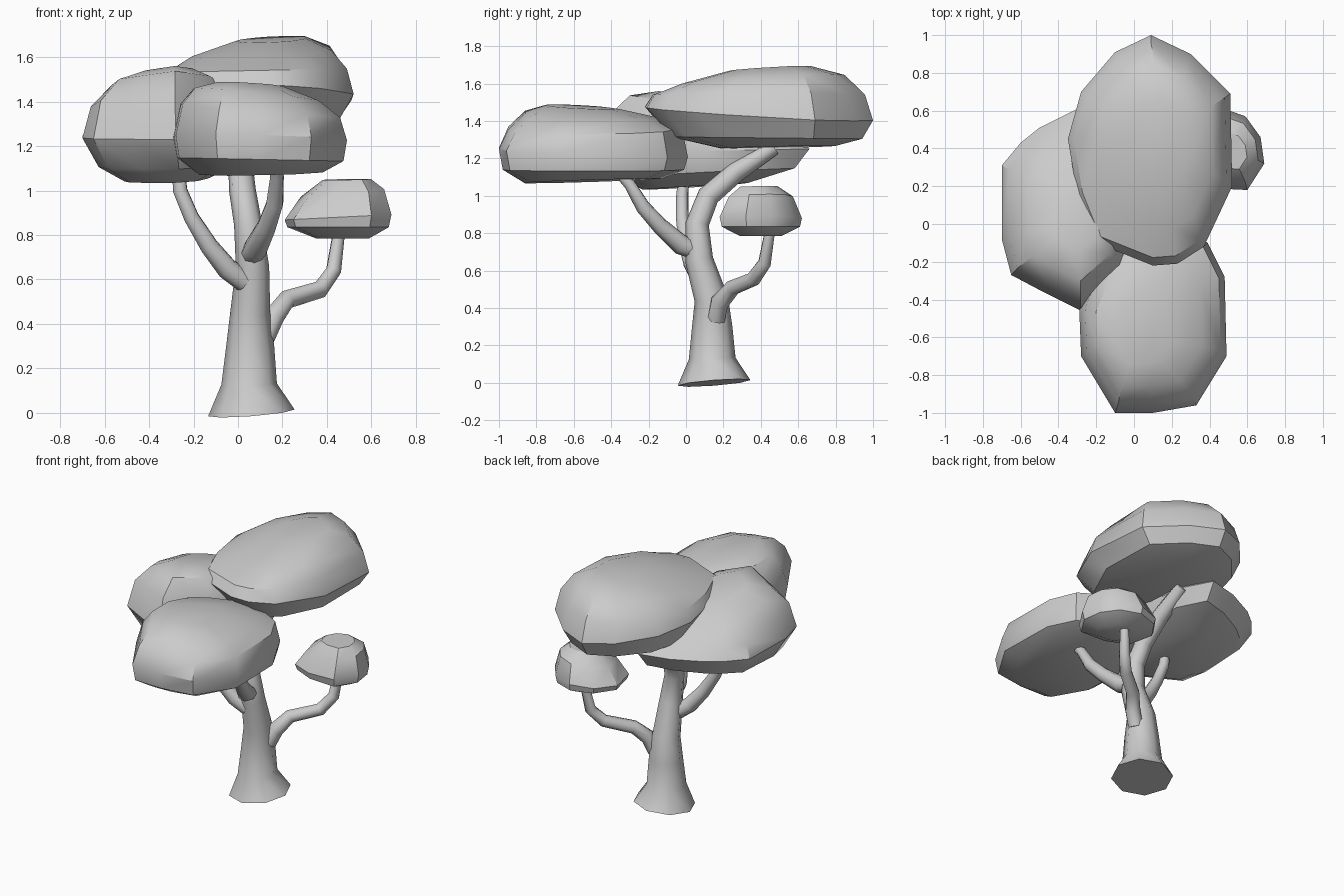
import bpy, bmesh, math


def limb(name, pts, sides_res=2):
    """Tapered tube through (x, y, z, radius) points."""
    cu = bpy.data.curves.new(name, 'CURVE')
    cu.dimensions = '3D'
    cu.bevel_depth = 1.0
    cu.bevel_resolution = sides_res
    cu.use_fill_caps = True
    sp = cu.splines.new('POLY')
    sp.points.add(len(pts) - 1)
    for p, (x, y, z, r) in zip(sp.points, pts):
        p.co = (x, y, z, 1)
        p.radius = r
    ob = bpy.data.objects.new(name, cu)
    bpy.context.collection.objects.link(ob)
    finish(ob, 50, True)


def finish(ob, angle, convert=False):
    bpy.ops.object.select_all(action='DESELECT')
    bpy.context.view_layer.objects.active = ob
    ob.select_set(True)
    if convert:
        bpy.ops.object.convert(target='MESH')
    bpy.ops.object.shade_smooth_by_angle(angle=math.radians(angle))


def canopy(name, centre, outline, rings):
    """Faceted foliage pad: plan outline lofted through tilted rings
    (scale, dx, dy, z, slope_x, slope_y)."""
    cx, cy = centre
    bm = bmesh.new()
    loops = []
    for s, dx, dy, z, sx, sy in rings:
        loop = []
        for x, y in outline:
            u, v = (x - cx) * s, (y - cy) * s
            loop.append(bm.verts.new((cx + u + dx, cy + v + dy, z + sx * u + sy * v)))
        loops.append(loop)
    n = len(outline)
    for a, b in zip(loops, loops[1:]):
        for i in range(n):
            j = (i + 1) % n
            bm.faces.new((a[i], a[j], b[j], b[i]))
    bm.faces.new(loops[0])
    bm.faces.new(loops[-1])
    bmesh.ops.recalc_face_normals(bm, faces=bm.faces)
    me = bpy.data.meshes.new(name)
    bm.to_mesh(me)
    bm.free()
    ob = bpy.data.objects.new(name, me)
    bpy.context.collection.objects.link(ob)
    finish(ob, 35)


# Trunk leaning back into the top canopy
limb("trunk", [(.06, .15, 0, .195), (.05, .14, .13, .125), (.055, .14, .3, .108),
               (.055, .135, .45, .09), (.065, .07, .66, .075), (.045, .06, .85, .063),
               (.02, .12, 1.0, .06), (.01, .27, 1.13, .055), (0, .47, 1.26, .042)])

# Branches
limb("left_branch", [(.03, .06, .59, .05), (-.05, .03, .65, .05), (-.13, 0, .75, .043),
                     (-.21, -.02, .88, .036), (-.26, -.02, 1.0, .034), (-.27, -.01, 1.12, .03)])
limb("front_branch", [(.06, .05, .71, .05), (.08, -.03, .74, .055), (.13, -.14, .84, .045),
                      (.165, -.23, .94, .04), (.175, -.3, 1.06, .032), (.17, -.36, 1.13, .03)])
limb("right_branch", [(.12, .16, .34, .05), (.16, .18, .43, .05), (.22, .25, .51, .043),
                      (.37, .36, .555, .04), (.43, .42, .64, .036), (.455, .45, .82, .028)])

# Foliage pads
canopy("front_canopy", (.1, -.5),
       [(-.1, -1), (.1, -1), (.33, -.96), (.49, -.7), (.48, -.28), (.39, -.1),
        (.15, .01), (-.08, -.13), (-.21, -.26), (-.29, -.45), (-.28, -.7)],
       [(.72, 0, 0, 1.08, .02, .03), (.96, 0, 0, 1.14, -.02, 0), (1, 0, 0, 1.23, -.03, -.04),
        (.92, 0, .01, 1.36, -.08, .01), (.72, -.02, 0, 1.43, -.1, -.03),
        (.38, -.05, -.05, 1.475, -.06, -.05)])
canopy("left_canopy", (-.32, .1),
       [(-.7, .31), (-.6, .43), (-.5, .51), (-.3, .61), (-.1, .66), (.02, .45), (.05, .1),
        (-.05, -.25), (-.28, -.46), (-.48, -.36), (-.65, -.27), (-.7, -.08)],
       [(.5, 0, -.05, 1.05, .02, .06), (.86, .02, 0, 1.12, .02, .05), (1, 0, 0, 1.24, 0, .02),
        (.9, 0, 0, 1.36, .02, -.15), (.68, .01, -.02, 1.46, .04, -.2),
        (.35, .02, -.05, 1.52, .05, -.2)])
canopy("back_canopy", (.09, .39),
       [(.09, 1), (.3, .9), (.51, .69), (.52, .2), (.45, .05), (.37, -.12), (.23, -.21),
        (.1, -.22), (-.2, -.1), (-.3, .15), (-.35, .45), (-.28, .7), (-.1, .91)],
       [(.5, 0, .1, 1.26, .02, .02), (.84, 0, .04, 1.31, 0, -.01), (1, 0, 0, 1.44, -.04, -.06),
        (.93, 0, 0, 1.54, .02, .0), (.72, .02, .02, 1.62, .06, .06),
        (.36, .06, .06, 1.68, .05, .06)])
canopy("small_canopy", (.45, .4),
       [(.59, .57), (.45, .62), (.3, .57), (.21, .44), (.25, .26), (.4, .19), (.6, .18), (.69, .32), (.67, .46)],
       [(.5, .02, 0, .785, 0, 0), (.95, 0, 0, .835, 0, 0), (1, 0, 0, .88, .05, 0),
        (.78, .02, 0, .99, .1, .04), (.45, .04, -.01, 1.05, .02, .02)])
